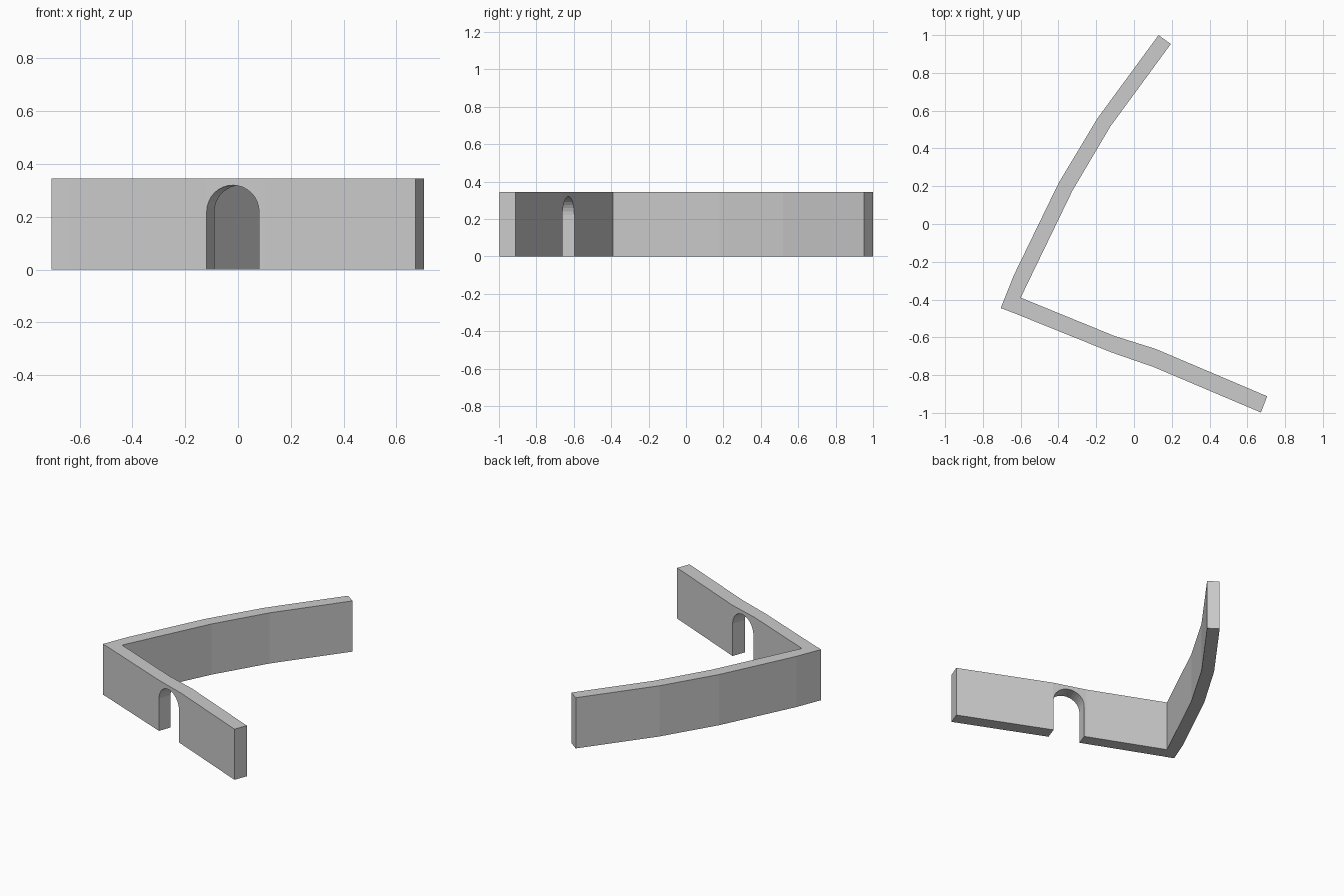
import bpy, bmesh, math
from mathutils import Vector

if "Cube" in bpy.data.objects:
    bpy.data.objects.remove(bpy.data.objects["Cube"])

HEIGHT = 0.345


def make_object(name, bm):
    bmesh.ops.recalc_face_normals(bm, faces=bm.faces)
    mesh = bpy.data.meshes.new(name)
    bm.to_mesh(mesh)
    bm.free()
    obj = bpy.data.objects.new(name, mesh)
    bpy.context.collection.objects.link(obj)
    return obj


def wall(name, side_a, side_b):
    """Closed wall whose plan is bounded by two matching polylines."""
    bm = bmesh.new()
    rings = []
    for a, b in zip(side_a, side_b):
        corners = [(*a, 0), (*b, 0), (*b, HEIGHT), (*a, HEIGHT)]
        rings.append([bm.verts.new(c) for c in corners])
    for r, s in zip(rings, rings[1:]):
        for i in range(4):
            j = (i + 1) % 4
            bm.faces.new((r[i], r[j], s[j], s[i]))
    bm.faces.new(rings[0])
    bm.faces.new(rings[-1])
    return make_object(name, bm)


def arch_cutter(name, centre, along, half_width, spring, rise, depth):
    """Round-headed prism pointing across the wall."""
    along = Vector((*along, 0)).normalized()
    across = Vector((-along.y, along.x, 0))
    n = 16
    profile = [(half_width, -0.1)]
    profile += [(half_width * math.cos(math.pi * i / n),
                 spring + rise * math.sin(math.pi * i / n)) for i in range(n + 1)]
    profile.append((-half_width, -0.1))
    bm = bmesh.new()
    ends = []
    for d in (-depth, depth):
        base = Vector((*centre, 0)) + across * d
        ends.append([bm.verts.new(base + along * u + Vector((0, 0, z)))
                     for u, z in profile])
    for end in ends:
        bm.faces.new(end)
    for i in range(len(profile)):
        j = (i + 1) % len(profile)
        bm.faces.new((ends[0][i], ends[0][j], ends[1][j], ends[1][i]))
    return make_object(name, bm)


# Long curved wall, including the mitred corner
wall("curved_wall",
     [(-0.706, -0.445), (-0.638, -0.275), (-0.40, 0.215), (-0.193, 0.56), (0.13, 1.0)],
     [(-0.632, -0.473), (-0.60, -0.39), (-0.325, 0.178), (-0.124, 0.518), (0.195, 0.953)])

# Shorter wall with the gateway
gate_wall = wall("gate_wall",
                 [(-0.60, -0.39), (-0.103, -0.593), (0.114, -0.661), (0.705, -0.912)],
                 [(-0.632, -0.473), (-0.119, -0.68), (0.103, -0.757), (0.672, -0.998)])

# Arched gateway opening
cutter = arch_cutter("gate_cutter", (-0.019, -0.713), (0.198, -0.07), 0.105, 0.22, 0.10, 0.3)
cutter.hide_render = True
mod = gate_wall.modifiers.new("gateway", 'BOOLEAN')
mod.operation = 'DIFFERENCE'
mod.solver = 'EXACT'
mod.object = cutter
bpy.context.view_layer.objects.active = gate_wall
bpy.ops.object.modifier_apply(modifier=mod.name)
bpy.data.objects.remove(cutter)
